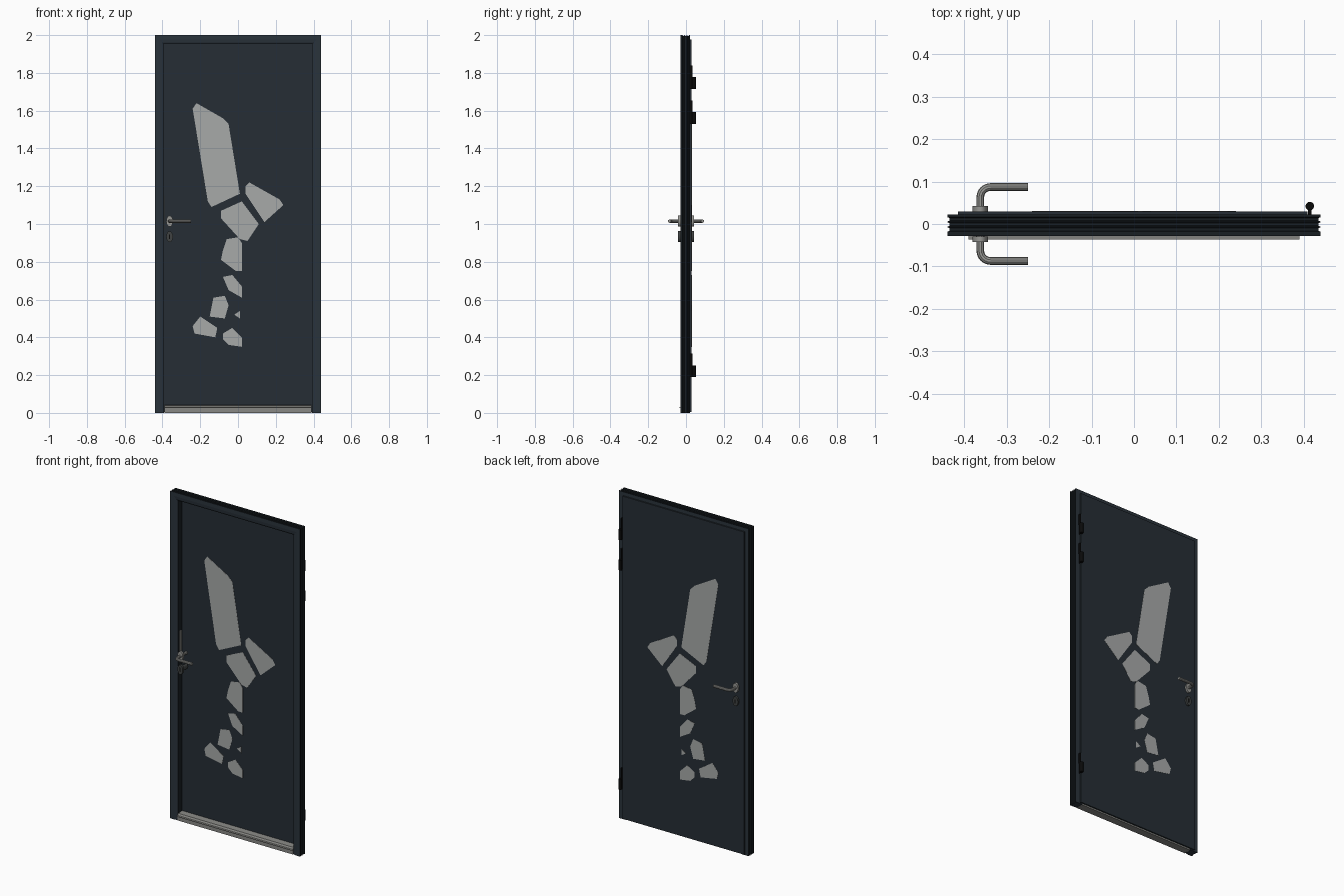
import bpy, bmesh, math

cube = bpy.data.objects.get("Cube")
if cube:
    bpy.data.objects.remove(cube, do_unlink=True)


def material(name, rgb, roughness=0.45):
    m = bpy.data.materials.new(name)
    m.use_nodes = True
    m.diffuse_color = (*rgb, 1)
    node = m.node_tree.nodes["Principled BSDF"]
    node.inputs["Base Color"].default_value = (*rgb, 1)
    node.inputs["Roughness"].default_value = roughness
    return m


FRAME = material("anthracite frame", (0.023, 0.033, 0.044))
LEAF = material("anthracite leaf", (0.019, 0.027, 0.035))
EDGE = material("dark edge", (0.009, 0.013, 0.016))
BLACK = material("black", (0.003, 0.003, 0.003))
GLASS = material("frosted glass", (0.39, 0.40, 0.395))
STEEL = material("brushed steel", (0.31, 0.31, 0.295))
SILL = material("sill aluminium", (0.25, 0.25, 0.235))
LOCK = material("lock grey", (0.05, 0.055, 0.055))


def add_object(name, bm, *mats):
    bmesh.ops.recalc_face_normals(bm, faces=bm.faces)
    mesh = bpy.data.meshes.new(name)
    bm.to_mesh(mesh)
    bm.free()
    for m in mats:
        mesh.materials.append(m)
    ob = bpy.data.objects.new(name, mesh)
    bpy.context.collection.objects.link(ob)
    return ob


def smooth(ob):
    bpy.ops.object.select_all(action="DESELECT")
    ob.select_set(True)
    bpy.context.view_layer.objects.active = ob
    bpy.ops.object.shade_smooth_by_angle(angle=math.radians(35))


def prism(name, outline, y0, y1, mat):
    """Extrude an (x, z) outline along y."""
    bm = bmesh.new()
    front = [bm.verts.new((x, y0, z)) for x, z in outline]
    back = [bm.verts.new((x, y1, z)) for x, z in outline]
    n = len(outline)
    bm.faces.new(front)
    bm.faces.new(back[::-1])
    for i in range(n):
        j = (i + 1) % n
        bm.faces.new((front[i], back[i], back[j], front[j]))
    return add_object(name, bm, mat)


def box(name, x0, x1, y0, y1, z0, z1, mat):
    return prism(name, [(x0, z0), (x1, z0), (x1, z1), (x0, z1)], y0, y1, mat)


def oval(cx, cz, rx, rz, n=24):
    steps = [2 * math.pi * i / n for i in range(n)]
    return [(cx + rx * math.cos(a), cz + rz * math.sin(a)) for a in steps]


# Mitred door frame: one profile of (inset, y) swept up, across and down
HALF, TOP = 0.439, 2.0
profile = [(0.024, -0.028), (0.040, -0.026), (0.048, -0.022), (0.048, 0.022), (0, 0.022)]
ribs = (0.016, 0.004, -0.008, -0.020)
for hi, lo in zip(ribs[:-1], ribs[1:]):
    profile += [(0, hi), (0.005, hi - 0.002), (0.005, lo + 0.004), (0, lo + 0.002)]
profile += [(0, -0.028)]
bm = bmesh.new()
rings = []
for side, at_top in ((-1, 0), (-1, 1), (1, 1), (1, 0)):
    rings.append([bm.verts.new((side * (HALF - d), y, (TOP - d) * at_top)) for d, y in profile])
n = len(profile)
for a, b in zip(rings[:-1], rings[1:]):
    for i in range(n):
        j = (i + 1) % n
        face = bm.faces.new((a[i], a[j], b[j], b[i]))
        # Outer ribbed channel and inner reveal are darker than the frame faces
        face.material_index = 1 if i == 2 or 4 <= i < n - 1 else 0
for ring in (rings[0], rings[-1]):
    bm.faces.new(ring)
add_object("door_frame", bm, FRAME, EDGE)

# Door leaf set deep in the frame, with a rebated cover panel behind it
FRONT, BACK = 0.018, 0.030
box("leaf_core", -0.390, 0.390, FRONT, 0.022, 0.012, 1.951, LEAF)
box("leaf_cover", -0.414, 0.409, 0.022, BACK, 0.006, 1.977, LEAF)

# Strike plate on the lock-side reveal
box("strike_plate", -0.391, -0.389, -0.004, 0.008, 0.97, 1.15, STEEL)

# Threshold: stepped metal bar across the foot of the frame, with a thin drip lip
section = [(-0.028, 0), (-0.028, 0.026), (-0.037, 0.026), (-0.037, 0.029),
           (-0.026, 0.030), (-0.020, 0.040), (FRONT, 0.042), (FRONT, 0)]
bm = bmesh.new()
ends = [[bm.verts.new((x, y, z)) for y, z in section] for x in (-0.39, 0.39)]
for end in ends:
    bm.faces.new(end)
for i in range(len(section)):
    j = (i + 1) % len(section)
    bm.faces.new((ends[0][i], ends[0][j], ends[1][j], ends[1][i]))
add_object("threshold", bm, SILL)

# Stone-shaped glass lights showing on both faces, outlines in hundredths
panes = [
    [(-24, 161), (-22, 164), (-8, 156), (-5, 153), (1, 116), (-14, 109), (-16, 112)],
    [(4, 120), (6, 122), (22, 113), (24, 110), (14, 101), (4, 116)],
    [(-9, 107), (2, 112), (11, 100), (5, 91), (1, 92), (-9, 103)],
    [(-6, 92), (0, 93), (2, 90), (2, 75), (-1, 75), (-9, 81), (-8, 86)],
    [(-8, 72), (-3, 73), (2, 67), (2, 61), (-5, 65)],
    [(-13, 61), (-7, 62), (-5, 57), (-7, 50), (-15, 51), (-14, 56)],
    [(-24, 46), (-20, 51), (-11, 45), (-12, 40), (-23, 42)],
    [(-8, 42), (-3, 45), (2, 40), (2, 35), (-5, 36), (-8, 39)],
    [(-2, 52), (1, 54), (1, 50)],
]
for outline in panes:
    prism("glass_light", [(x / 100, z / 100) for x, z in outline],
          FRONT - 0.001, BACK + 0.001, GLASS)

# Lever handles, roses and lock covers on both faces
HX, HZ, LZ = -0.362, 1.015, 0.933
for label, sign, face in (("front", -1, FRONT), ("back", 1, BACK)):
    inner, outer = sign * 0.029, sign * 0.042
    smooth(prism(label + "_rose", oval(HX, HZ, 0.018, 0.029), inner, outer, STEEL))
    smooth(prism(label + "_lock_cover", oval(HX, LZ, 0.018, 0.029), inner, outer, LOCK))
    smooth(prism(label + "_lock_barrel", oval(HX, LZ, 0.010, 0.016), face, inner, LOCK))
    box(label + "_keyhole", HX - 0.003, HX + 0.003, outer, outer + sign * 0.001,
        LZ - 0.012, LZ + 0.012, BLACK)
    reach, bend = 0.087, 0.024
    path = [(HX, face)]
    for i in range(7):
        a = math.pi / 2 * i / 6
        path.append((HX + bend * (1 - math.cos(a)), sign * (reach - bend + bend * math.sin(a))))
    path.append((-0.25, sign * reach))
    curve = bpy.data.curves.new(label + "_lever", "CURVE")
    curve.dimensions = "3D"
    curve.bevel_depth = 0.009
    curve.bevel_resolution = 3
    curve.use_fill_caps = True
    spline = curve.splines.new("POLY")
    spline.points.add(len(path) - 1)
    for point, (x, y) in zip(spline.points, path):
        point.co = (x, y, HZ, 1)
    curve.materials.append(STEEL)
    lever = bpy.data.objects.new(label + "_lever", curve)
    bpy.context.collection.objects.link(lever)
    bpy.ops.object.select_all(action="DESELECT")
    lever.select_set(True)
    bpy.context.view_layer.objects.active = lever
    bpy.ops.object.convert(target="MESH")
    smooth(lever)

# Hinges: leaf plate, arm and round knuckle
KX, KY = 0.414, 0.042
for z in (0.19, 1.53, 1.715):
    box("hinge_plate", KX - 0.004, KX + 0.004, 0.018, 0.035, z + 0.06, z + 0.125, BLACK)
    box("hinge_arm", KX - 0.003, KX + 0.003, 0.018, KY, z, z + 0.062, BLACK)
    bm = bmesh.new()
    bmesh.ops.create_cone(bm, cap_ends=True, segments=20, radius1=0.01, radius2=0.01, depth=0.062)
    bmesh.ops.translate(bm, verts=bm.verts, vec=(KX, KY, z + 0.031))
    smooth(add_object("hinge_knuckle", bm, BLACK))
